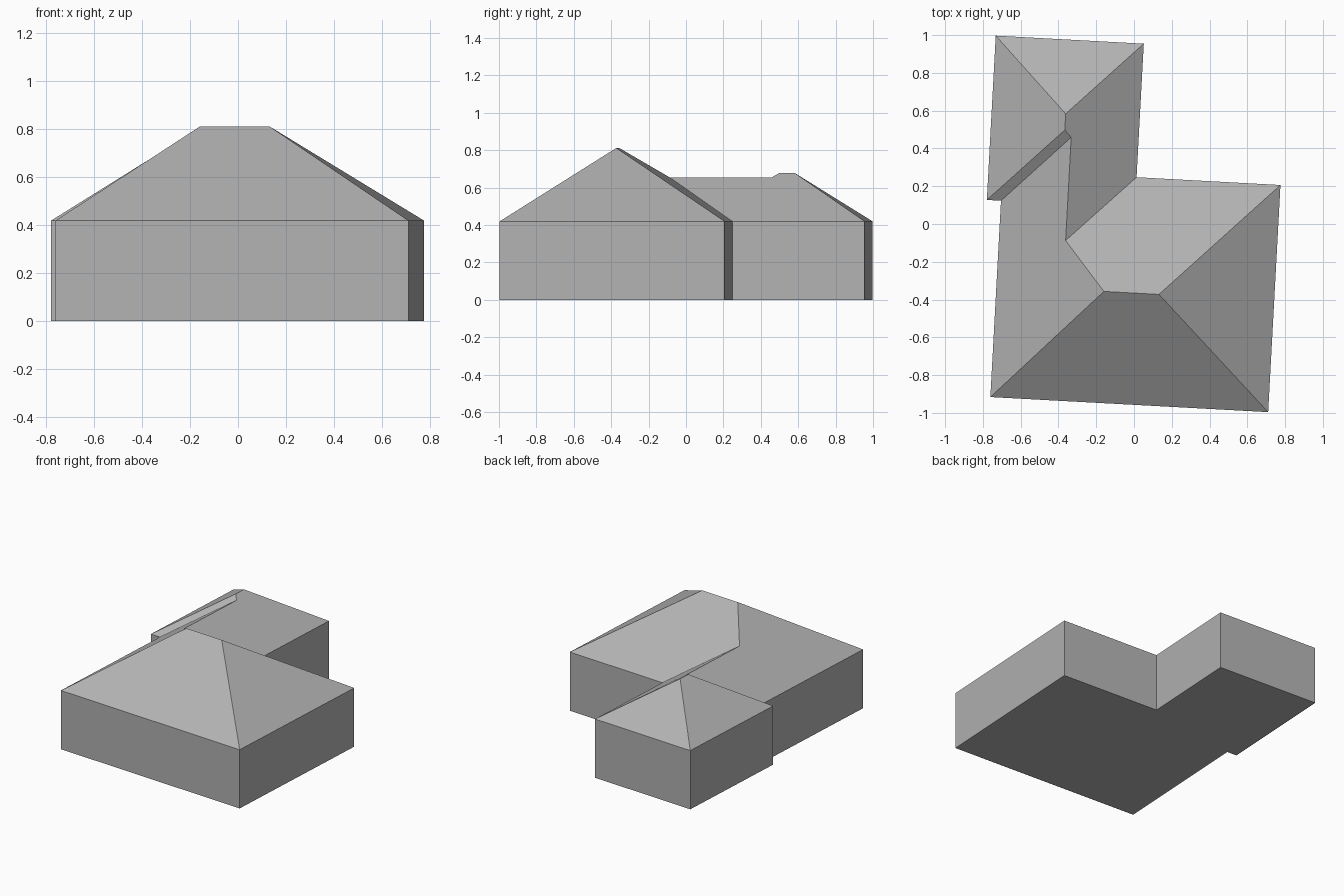
import bpy, bmesh, math
from mathutils import Matrix

cube = bpy.data.objects.get("Cube")
if cube:
    bpy.data.objects.remove(cube, do_unlink=True)

EAVE, WING, STEP, TOP = 0.42, 0.655, 0.677, 0.812
TURN = Matrix.Translation((0, -0.003, 0)) @ Matrix.Rotation(math.radians(-3.1), 4, 'Z')

grey = bpy.data.materials.new("plain grey")
grey.use_nodes = True
colour = (0.45, 0.45, 0.45, 1)
grey.diffuse_color = colour
grey.node_tree.nodes["Principled BSDF"].inputs["Base Color"].default_value = colour


def finish(name, bm):
    bmesh.ops.transform(bm, matrix=TURN, verts=bm.verts)
    mesh = bpy.data.meshes.new(name)
    bm.to_mesh(mesh)
    bm.free()
    mesh.materials.append(grey)
    obj = bpy.data.objects.new(name, mesh)
    bpy.context.collection.objects.link(obj)
    return obj


# Eave corners, anticlockwise seen from above
eaves = {
    "front_right": (-0.71, -0.953), "front_left": (0.763, -0.953),
    "main_back_left": (0.763, 0.251), "inner_corner": (0.0, 0.251),
    "wing_back_left": (0.0, 0.959), "wing_back_right": (-0.785, 0.959),
    "step_outer": (-0.785, 0.088), "step_inner": (-0.71, 0.088),
}

# Walls and floor: footprint extruded up to the eaves, left open under the roof
bm = bmesh.new()
floor = bm.faces.new([bm.verts.new((x, y, 0)) for x, y in reversed(eaves.values())])
edges = list(floor.edges)
ext = bmesh.ops.extrude_edge_only(bm, edges=edges)
new_verts = [g for g in ext["geom"] if isinstance(g, bmesh.types.BMVert)]
bmesh.ops.translate(bm, vec=(0, 0, EAVE), verts=new_verts)
bmesh.ops.recalc_face_normals(bm, faces=bm.faces)
finish("walls", bm)

# Roof: ridge ends and valley junctions
points = {k: (x, y, EAVE) for k, (x, y) in eaves.items()}
points.update({
    "ridge_right": (-0.14, -0.362, TOP), "ridge_left": (0.152, -0.362, TOP),
    "valley_top": (-0.357, -0.104, WING), "step_valley": (-0.357, 0.443, WING),
    "step_peak": (-0.393, 0.48, STEP), "wing_peak": (-0.393, 0.566, STEP),
})
slopes = [
    "front_right front_left ridge_left ridge_right",
    "front_left main_back_left ridge_left",
    "main_back_left inner_corner valley_top ridge_right ridge_left",
    "inner_corner wing_back_left wing_peak step_peak step_valley valley_top",
    "wing_back_left wing_back_right wing_peak",
    "wing_back_right step_outer step_peak wing_peak",
    "step_outer step_inner step_valley step_peak",
    "step_inner front_right ridge_right valley_top step_valley",
]
bm = bmesh.new()
verts = {k: bm.verts.new(p) for k, p in points.items()}
for slope in slopes:
    bm.faces.new([verts[k] for k in slope.split()])
finish("hipped_roof", bm)
